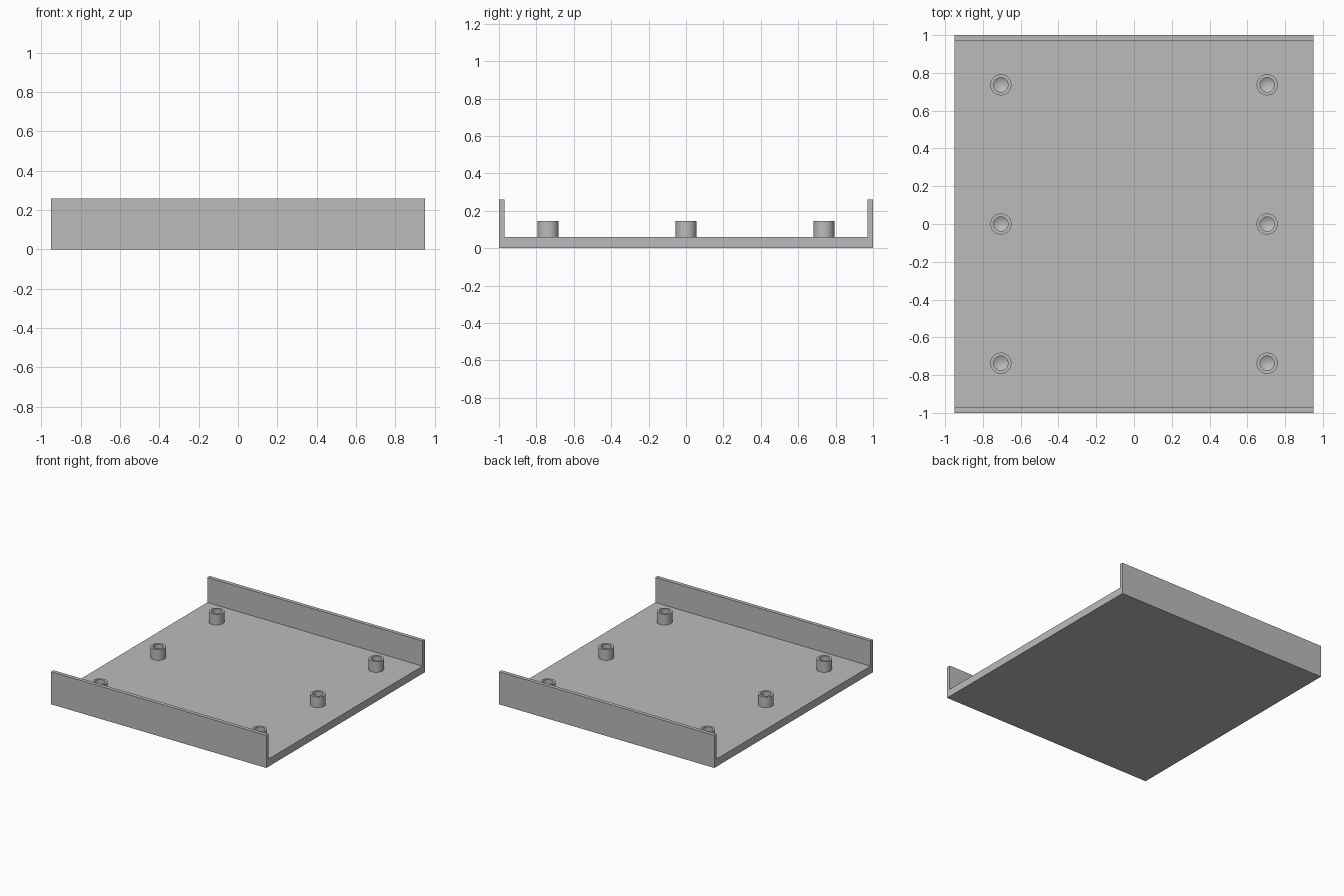
import bpy
import bmesh
from math import tau, radians

cube = bpy.data.objects.get("Cube")
if cube:
    bpy.data.objects.remove(cube, do_unlink=True)

# Single grey finish
grey = bpy.data.materials.new("plain grey")
grey.use_nodes = True
colour = (0.5, 0.5, 0.5, 1)
grey.diffuse_color = colour
grey.node_tree.nodes["Principled BSDF"].inputs["Base Color"].default_value = colour


def finish(bm, name):
    bmesh.ops.recalc_face_normals(bm, faces=bm.faces)
    mesh = bpy.data.meshes.new(name)
    bm.to_mesh(mesh)
    bm.free()
    mesh.materials.append(grey)
    obj = bpy.data.objects.new(name, mesh)
    bpy.context.collection.objects.link(obj)
    return obj


# Tray: floor and two end walls, a U profile extruded across the width
HALF_W, FLOOR, WALL_TOP, WALL = 0.95, 0.06, 0.26, 0.03
right_half = [(1, 0), (1, WALL_TOP), (1 - WALL, WALL_TOP), (1 - WALL, FLOOR)]
profile = right_half + [(-y, z) for y, z in reversed(right_half)]
bm = bmesh.new()
face = bm.faces.new([bm.verts.new((-HALF_W, y, z)) for y, z in profile])
new = bmesh.ops.extrude_face_region(bm, geom=[face], use_keep_orig=True)["geom"]
bmesh.ops.translate(bm, vec=(2 * HALF_W, 0, 0),
                    verts=[v for v in new if isinstance(v, bmesh.types.BMVert)])
finish(bm, "tray")

# Standoff: turned boss with a blind screw hole ending in a drill point
TOP, OUTER, BORE = 0.145, 0.056, 0.038
section = [(0, 0.05), (OUTER, 0.05), (OUTER, TOP), (BORE, TOP), (BORE, 0.085), (0, 0.063)]
bm = bmesh.new()
verts = [bm.verts.new((r, 0, z)) for r, z in section]
edges = [bm.edges.new(pair) for pair in zip(verts, verts[1:])]
bmesh.ops.spin(bm, geom=verts + edges, cent=(0, 0, 0), axis=(0, 0, 1),
               angle=tau, steps=40)
bmesh.ops.remove_doubles(bm, verts=bm.verts, dist=0.0005)
first = finish(bm, "standoff")
bpy.ops.object.select_all(action="DESELECT")
first.select_set(True)
bpy.context.view_layer.objects.active = first
bpy.ops.object.shade_smooth_by_angle(angle=radians(30))

# Six standoffs in two rows of three
spots = [(x, y) for x in (-0.705, 0.705) for y in (-0.737, 0, 0.737)]
for i, (x, y) in enumerate(spots):
    boss = first
    if i:
        boss = first.copy()
        bpy.context.collection.objects.link(boss)
    boss.name = f"standoff_{i + 1}"
    boss.location = (x, y, 0)
